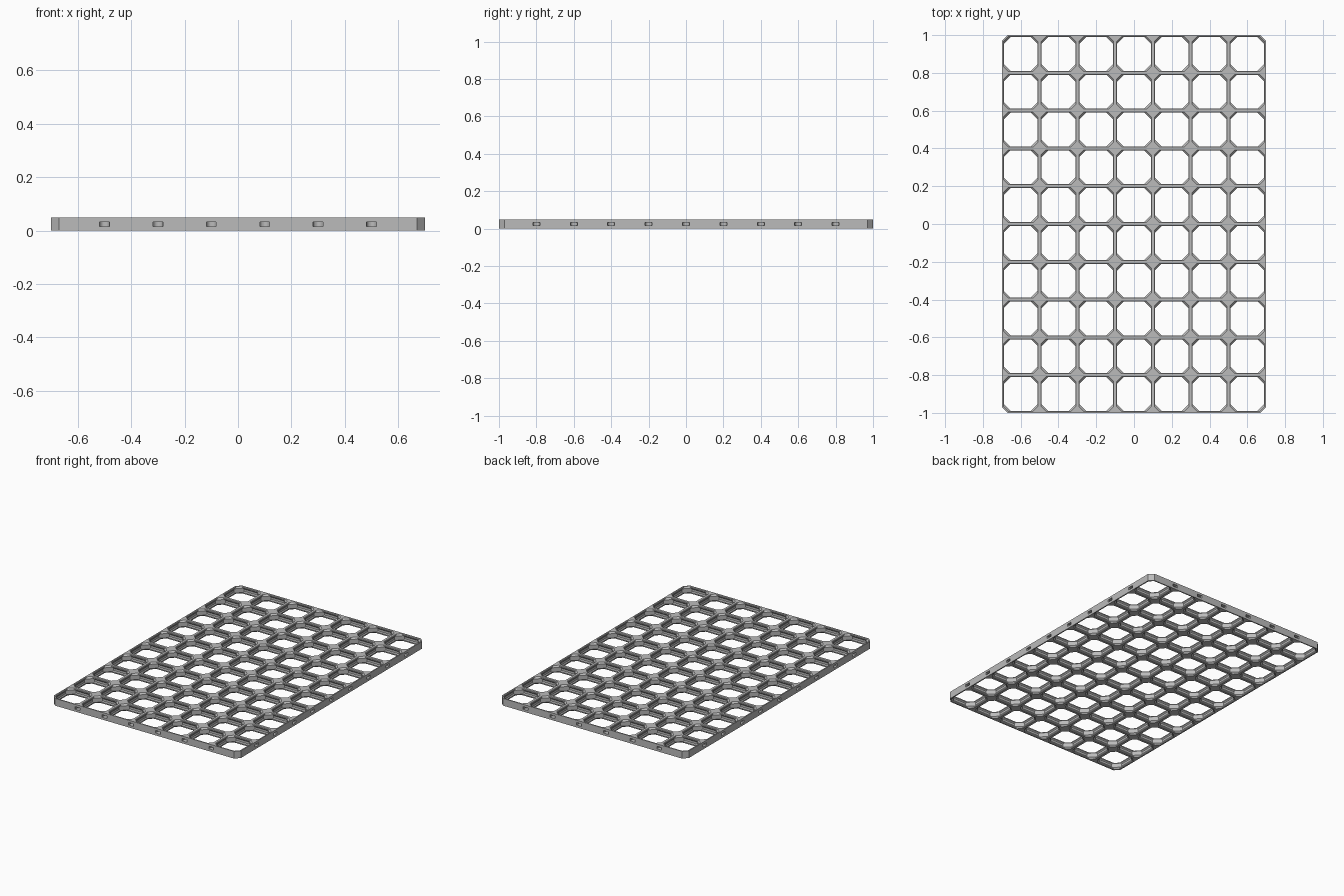
import bpy, bmesh, math

if "Cube" in bpy.data.objects:
    bpy.data.objects.remove(bpy.data.objects["Cube"])

U = 1 / 140                    # one millimetre in scene units
COLS, ROWS, CELL, THICK = 7, 10, 28.0, 6.8
HX, HY = COLS * CELL / 2, ROWS * CELL / 2
CORNER = 4.2                   # cut-off at the outer corners


def loft(bm, rings):
    """Closed solid through stacked rings of equal point count."""
    vs = [[bm.verts.new([c * U for c in p]) for p in r] for r in rings]
    n = len(vs[0])
    for a, b in zip(vs, vs[1:]):
        for i in range(n):
            j = (i + 1) % n
            bm.faces.new((a[i], a[j], b[j], b[i]))
    bm.faces.new(vs[0][::-1])
    bm.faces.new(vs[-1])


def octagon(hx, hy, c, z, cx=0, cy=0):
    pts = [(hx, c - hy), (hx, hy - c), (hx - c, hy), (c - hx, hy),
           (-hx, hy - c), (-hx, c - hy), (c - hx, -hy), (hx - c, -hy)]
    return [(cx + x, cy + y, z) for x, y in pts]


def make_object(name, bm):
    bmesh.ops.recalc_face_normals(bm, faces=bm.faces)
    mesh = bpy.data.meshes.new(name)
    bm.to_mesh(mesh)
    bm.free()
    ob = bpy.data.objects.new(name, mesh)
    bpy.context.collection.objects.link(ob)
    return ob


# Solid board with clipped corners
bm = bmesh.new()
loft(bm, [octagon(HX, HY, CORNER, z) for z in (0, THICK)])
board = make_object("grid_panel", bm)
grey = bpy.data.materials.new("grey plastic")
grey.diffuse_color = (0.5, 0.5, 0.5, 1)
grey.use_nodes = True
grey.node_tree.nodes["Principled BSDF"].inputs["Base Color"].default_value = grey.diffuse_color
board.data.materials.append(grey)

# Cell openings: (height, wall inset, diagonal corner inset), mirrored about mid height
half = [(-1, 1.1, 4.17), (0, 1.1, 4.17), (0.4, 1.5, 4.57), (1.4, 1.5, 5.57), (2.4, 0.8, 5.57)]
levels = half + [(THICK - z, w, d) for z, w, d in reversed(half)]
bm = bmesh.new()
for i in range(COLS):
    for j in range(ROWS):
        cx, cy = (i + 0.5) * CELL - HX, (j + 0.5) * CELL - HY
        rings = []
        for z, w, d in levels:
            a = CELL / 2 - w
            rings.append(octagon(a, a, 2 * a - (CELL - d * math.sqrt(2)), z, cx, cy))
        loft(bm, rings)

# Connector slots in the rim at every grid line: straight mouth, round end
R, SLOT_H = 2.6, 2.4
outline = [(-R, -1)] + [(-R * math.cos(math.pi * k / 12), R + R * math.sin(math.pi * k / 12))
                        for k in range(13)] + [(R, -1)]


def slot(px, py, angle):
    c, s = math.cos(angle), math.sin(angle)
    loft(bm, [[(px + x * c - y * s, py + x * s + y * c, THICK / 2 + dz) for x, y in outline]
              for dz in (-SLOT_H / 2, SLOT_H / 2)])


for i in range(1, COLS):
    slot(i * CELL - HX, -HY, 0)
    slot(i * CELL - HX, HY, math.pi)
for j in range(1, ROWS):
    slot(HX, j * CELL - HY, math.pi / 2)
    slot(-HX, j * CELL - HY, -math.pi / 2)
cutter = make_object("opening_cutter", bm)
cutter.hide_render = True

# Cut the board and discard the cutter
mod = board.modifiers.new("openings", 'BOOLEAN')
mod.operation = 'DIFFERENCE'
mod.solver = 'EXACT'
mod.object = cutter
bpy.context.view_layer.objects.active = board
board.select_set(True)
bpy.ops.object.modifier_apply(modifier=mod.name)
bpy.data.objects.remove(cutter)
